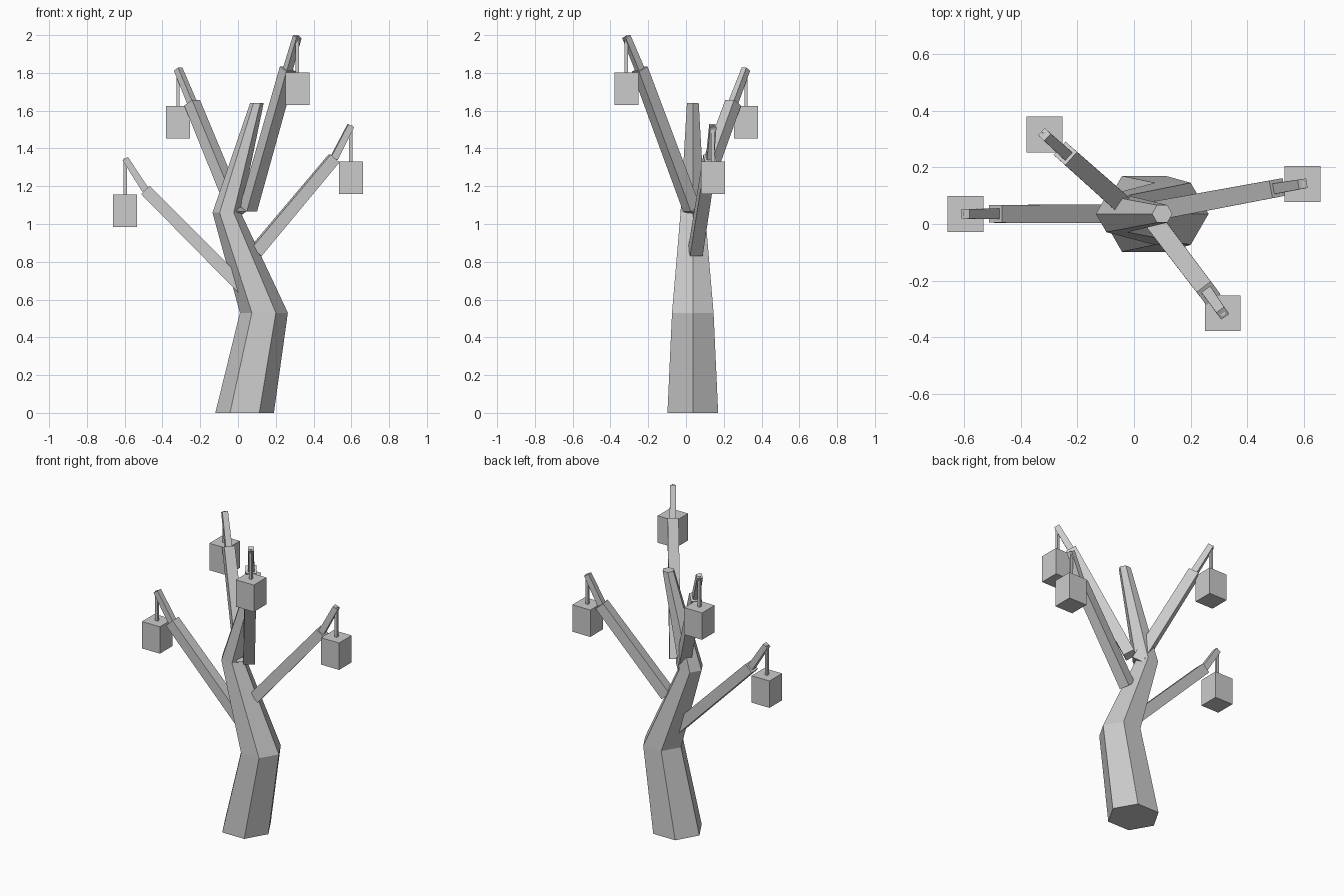
import bpy
import bmesh
from math import cos, sin, tau, sqrt
from mathutils import Vector, Matrix

cube = bpy.data.objects.get("Cube")
if cube:
    bpy.data.objects.remove(cube, do_unlink=True)

# Single plain grey
GREY = (0.6, 0.6, 0.6, 1.0)
mat = bpy.data.materials.new("plain grey")
mat.use_nodes = True
mat.diffuse_color = GREY
bsdf = next(n for n in mat.node_tree.nodes if n.type == 'BSDF_PRINCIPLED')
bsdf.inputs["Base Color"].default_value = GREY
bsdf.inputs["Roughness"].default_value = 0.8


def finish(bm, name):
    bmesh.ops.recalc_face_normals(bm, faces=bm.faces)
    mesh = bpy.data.meshes.new(name)
    bm.to_mesh(mesh)
    bm.free()
    mesh.materials.append(mat)
    obj = bpy.data.objects.new(name, mesh)
    bpy.context.collection.objects.link(obj)
    return obj


def beam(name, start, end, width_a, width_b):
    """Square tapered bar whose side edges stay level."""
    start, end = Vector(start), Vector(end)
    axis = (end - start).normalized()
    side = axis.cross(Vector((0, 0, 1)))
    side = side.normalized() if side.length > 1e-4 else Vector((1, 0, 0))
    up = side.cross(axis)
    bm = bmesh.new()
    rings = []
    for p, w in ((start, width_a / 2), (end, width_b / 2)):
        rings.append([bm.verts.new(p + side * a * w + up * b * w)
                      for a, b in ((-1, -1), (1, -1), (1, 1), (-1, 1))])
    skin(bm, rings)
    return finish(bm, name)


def skin(bm, rings):
    """Join consecutive rings with quads and cap both ends."""
    n = len(rings[0])
    for low, high in zip(rings, rings[1:]):
        for i in range(n):
            j = (i + 1) % n
            bm.faces.new((low[i], low[j], high[j], high[i]))
    bm.faces.new(rings[0][::-1])
    bm.faces.new(rings[-1])


# Crooked six-sided trunk: centre x, height, radius
bm = bmesh.new()
rings = []
for cx, z, r in ((0.035, 0, 0.155), (0.137, 0.53, 0.127),
                 (-0.06, 1.06, 0.075), (0.1, 1.64, 0.036)):
    rings.append([bm.verts.new((cx + r * cos(tau * i / 6),
                                0.036 + r * sin(tau * i / 6), z))
                  for i in range(6)])
skin(bm, rings)
finish(bm, "trunk")

# Each limb: branch base, branch end, twig tip, height of the lantern top
LIMBS = {
    "right": ((0.05, 0.036, 0.635), (-0.49, 0.036, 1.18), (-0.597, 0.036, 1.346), 1.157),
    "left": ((0.093, 0.05, 0.852), (0.508, 0.127, 1.347), (0.597, 0.142, 1.521), 1.332),
    "back": ((0.0, 0.034, 1.05), (-0.243, 0.25, 1.642), (-0.317, 0.317, 1.82), 1.625),
    "front": ((0.055, 0.03, 1.08), (0.264, -0.245, 1.82), (0.314, -0.316, 1.992), 1.802),
}

for side, (base, elbow, tip, top) in LIMBS.items():
    beam(side + "_branch", base, elbow, 0.068, 0.063)
    beam(side + "_twig", elbow, tip, 0.038, 0.034)
    x, y, z = tip
    beam(side + "_hanger", (x, y, top), (x, y, z), 0.017, 0.017)
    # Hanging box lantern
    beam(side + "_lantern", (x, y, top - 0.172), (x, y, top), 0.127, 0.127)
